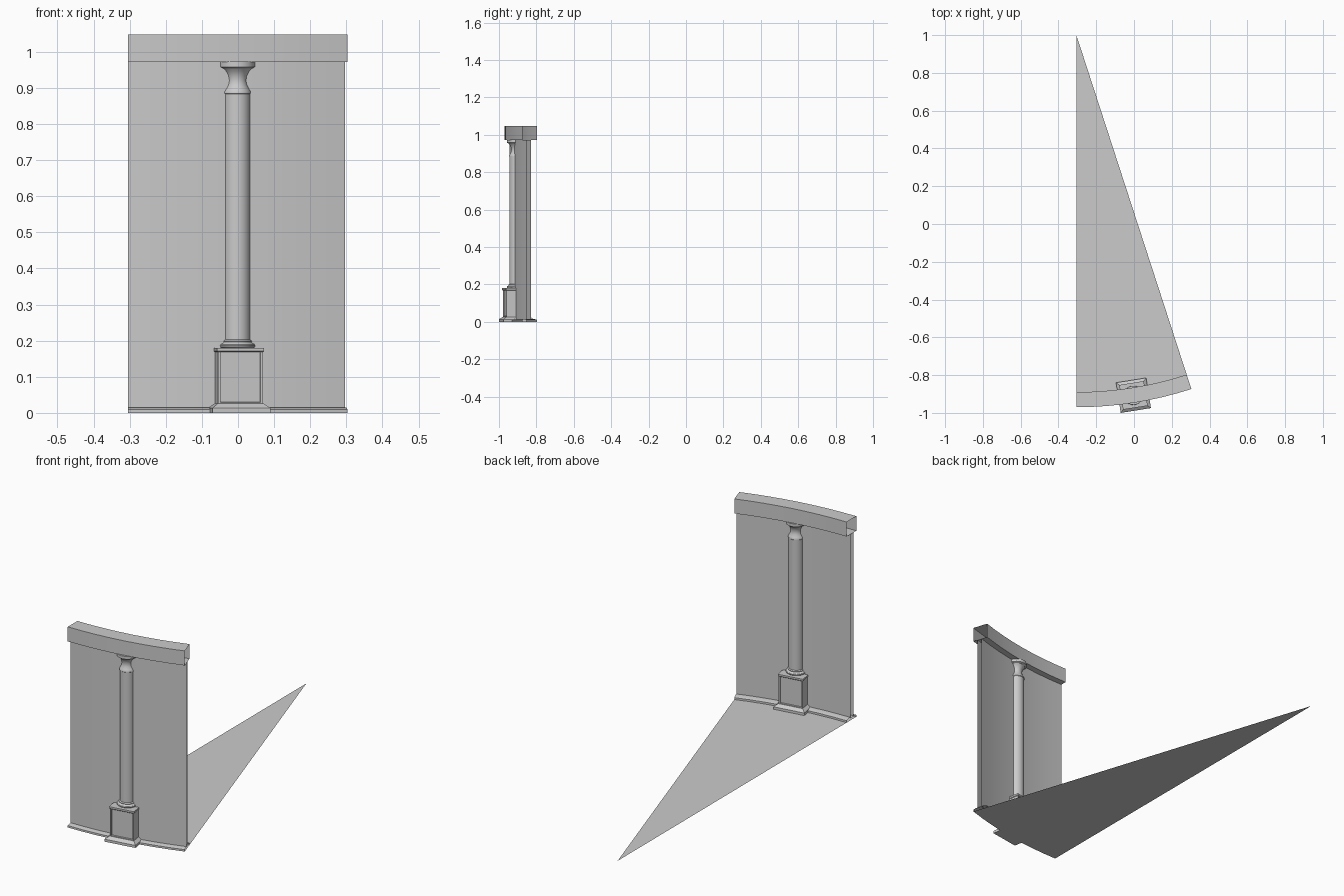
import bpy, bmesh, math
from mathutils import Matrix

if "Cube" in bpy.data.objects:
    bpy.data.objects.remove(bpy.data.objects["Cube"])

CX, CY = -0.305, 1.0            # centre of the rotunda circle
ANGLE = math.radians(18)        # span of this wall segment
MID = ANGLE / 2
R_COL = 1.931                   # column distance from the circle centre
STEPS = 8
COL = (CX + R_COL * math.sin(MID), CY - R_COL * math.cos(MID), 0)


def finish(name, bm, recalc=True):
    if recalc:
        bmesh.ops.recalc_face_normals(bm, faces=bm.faces)
    me = bpy.data.meshes.new(name)
    bm.to_mesh(me)
    bm.free()
    ob = bpy.data.objects.new(name, me)
    bpy.context.collection.objects.link(ob)
    return ob


def smooth(ob, deg=35):
    bpy.ops.object.select_all(action='DESELECT')
    ob.select_set(True)
    bpy.context.view_layer.objects.active = ob
    bpy.ops.object.shade_smooth_by_angle(angle=math.radians(deg))


def polar(r, a, z):
    return (CX + r * math.sin(a), CY - r * math.cos(a), z)


def arc_sweep(name, profile):
    """Sweep a closed (radius, z) profile along the arc, ends left open."""
    bm = bmesh.new()
    rings = [[bm.verts.new(polar(r, ANGLE * i / STEPS, z)) for r, z in profile]
             for i in range(STEPS + 1)]
    n = len(profile)
    for a, b in zip(rings, rings[1:]):
        for j in range(n):
            k = (j + 1) % n
            bm.faces.new((a[j], a[k], b[k], b[j]))
    ob = finish(name, bm)
    smooth(ob, 20)
    return ob


def lathe(name, profile, sides=32):
    """Turn a (radius, z) profile; four sides gives a square with half-width radius."""
    bm = bmesh.new()
    f = 1 / math.cos(math.pi / 4) if sides == 4 else 1
    rings = []
    for r, z in profile:
        rings.append([bm.verts.new((r * f * math.cos(2 * math.pi * (i + .5) / sides),
                                    r * f * math.sin(2 * math.pi * (i + .5) / sides), z))
                      for i in range(sides)])
    for a, b in zip(rings, rings[1:]):
        for i in range(sides):
            j = (i + 1) % sides
            bm.faces.new((a[i], a[j], b[j], b[i]))
    bm.faces.new(rings[0])
    bm.faces.new(rings[-1])
    ob = finish(name, bm)
    ob.location = COL
    ob.rotation_euler.z = MID
    if sides > 4:
        smooth(ob)
    return ob


# Floor wedge
bm = bmesh.new()
bm.faces.new([bm.verts.new((CX, CY, 0))] +
             [bm.verts.new(polar(1.89, ANGLE * i / STEPS, 0)) for i in range(STEPS + 1)])
finish("floor_wedge", bm, recalc=False)

# Curved wall, skirting and entablature
arc_sweep("wall", [(1.922, 0.012), (1.945, 0.012), (1.945, 0.972), (1.922, 0.972)])
arc_sweep("skirting", [(1.89, 0), (1.97, 0), (1.97, 0.010), (1.955, 0.015),
                       (1.905, 0.015), (1.89, 0.010)])
arc_sweep("entablature", [(1.89, 0.972), (1.97, 0.972), (1.97, 1.048), (1.89, 1.048)])

# Pedestal foot and cap
lathe("pedestal_foot", [(0.081, 0), (0.081, 0.013), (0.078, 0.016), (0.064, 0.026)], 4)
lathe("pedestal_cap", [(0.063, 0.168), (0.066, 0.171), (0.066, 0.180)], 4)

# Pedestal body with recessed panels front and back
bm = bmesh.new()
bmesh.ops.create_cube(bm, size=1, matrix=Matrix.Translation((0, 0, 0.101)) @
                      Matrix.Diagonal((0.126, 0.126, 0.156, 1)))
bm.normal_update()
panels = [f for f in bm.faces if abs(f.normal.y) > 0.9]
bmesh.ops.inset_individual(bm, faces=panels, thickness=0.009)
bmesh.ops.inset_individual(bm, faces=panels, thickness=0.002, depth=-0.006)
body = finish("pedestal_body", bm)
body.location = COL
body.rotation_euler.z = MID

# Column base, shaft and capital
lathe("column_base", [(0.046, 0.179), (0.050, 0.182), (0.051, 0.186), (0.049, 0.190),
                      (0.043, 0.193), (0.041, 0.196), (0.042, 0.199), (0.037, 0.203)])
lathe("column_shaft", [(0.037, 0.198), (0.037, 0.886)])
lathe("column_capital", [(0.037, 0.883), (0.039, 0.885), (0.039, 0.889), (0.035, 0.896),
                         (0.029, 0.908), (0.027, 0.920), (0.029, 0.934), (0.035, 0.946),
                         (0.041, 0.953), (0.041, 0.957)])
lathe("abacus", [(0.043, 0.954), (0.050, 0.958), (0.050, 0.973)])
